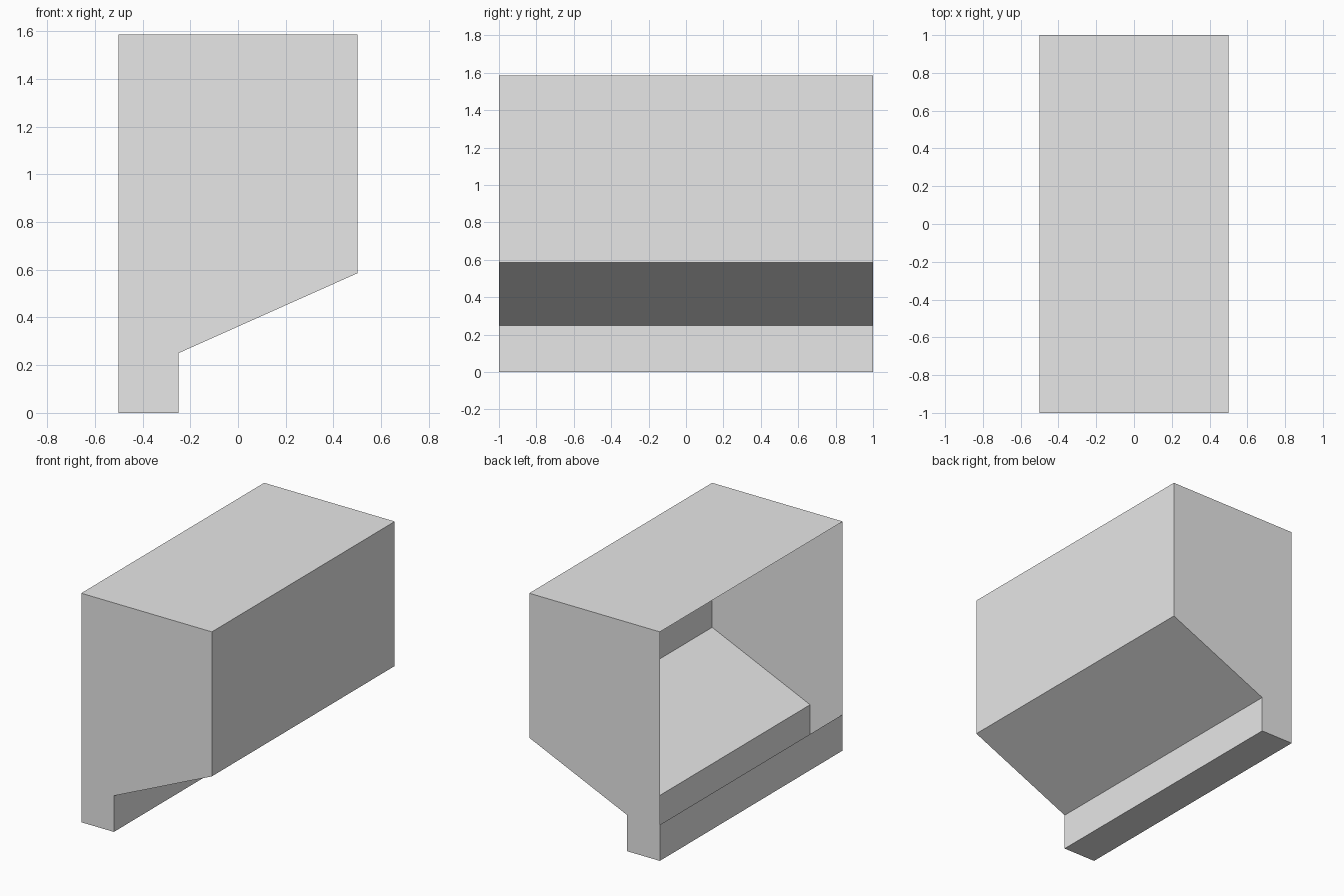
import bpy

if "Cube" in bpy.data.objects:
    bpy.data.objects.remove(bpy.data.objects["Cube"])

# Single painted-metal colour
grey = bpy.data.materials.new("light grey")
grey.diffuse_color = (0.8, 0.8, 0.8, 1.0)
grey.use_nodes = True
grey.node_tree.nodes["Principled BSDF"].inputs["Base Color"].default_value = grey.diffuse_color

# Cross-section in x, z, running from the top of the low lip round to the open side
profile = [(-0.5, 0.25), (-0.5, 0.0), (-0.25, 0.0), (-0.25, 0.25),
           (0.5, 0.585), (0.5, 1.585), (-0.5, 1.585)]
n = len(profile)


def add_sheet(name, verts, faces):
    mesh = bpy.data.meshes.new(name)
    mesh.from_pydata(verts, [], faces)
    mesh.materials.append(grey)
    obj = bpy.data.objects.new(name, mesh)
    bpy.context.collection.objects.link(obj)
    return obj


# Thin open-sided shell: lip, underside, step, sloped floor, outer wall and roof,
# leaving the side above the lip open, closed by two end walls
verts = [(x, y, z) for y in (-1.0, 1.0) for x, z in profile]
faces = [(i, i + n, i + 1 + n, i + 1) for i in range(n - 1)]
faces.append(tuple(range(n)))                     # front end wall
faces.append(tuple(reversed(range(n, 2 * n))))    # back end wall
# wind every panel outward
faces = [tuple(reversed(f)) if len(f) == 4 else f for f in faces]
add_sheet("open_sided_bin_shell", verts, faces)
